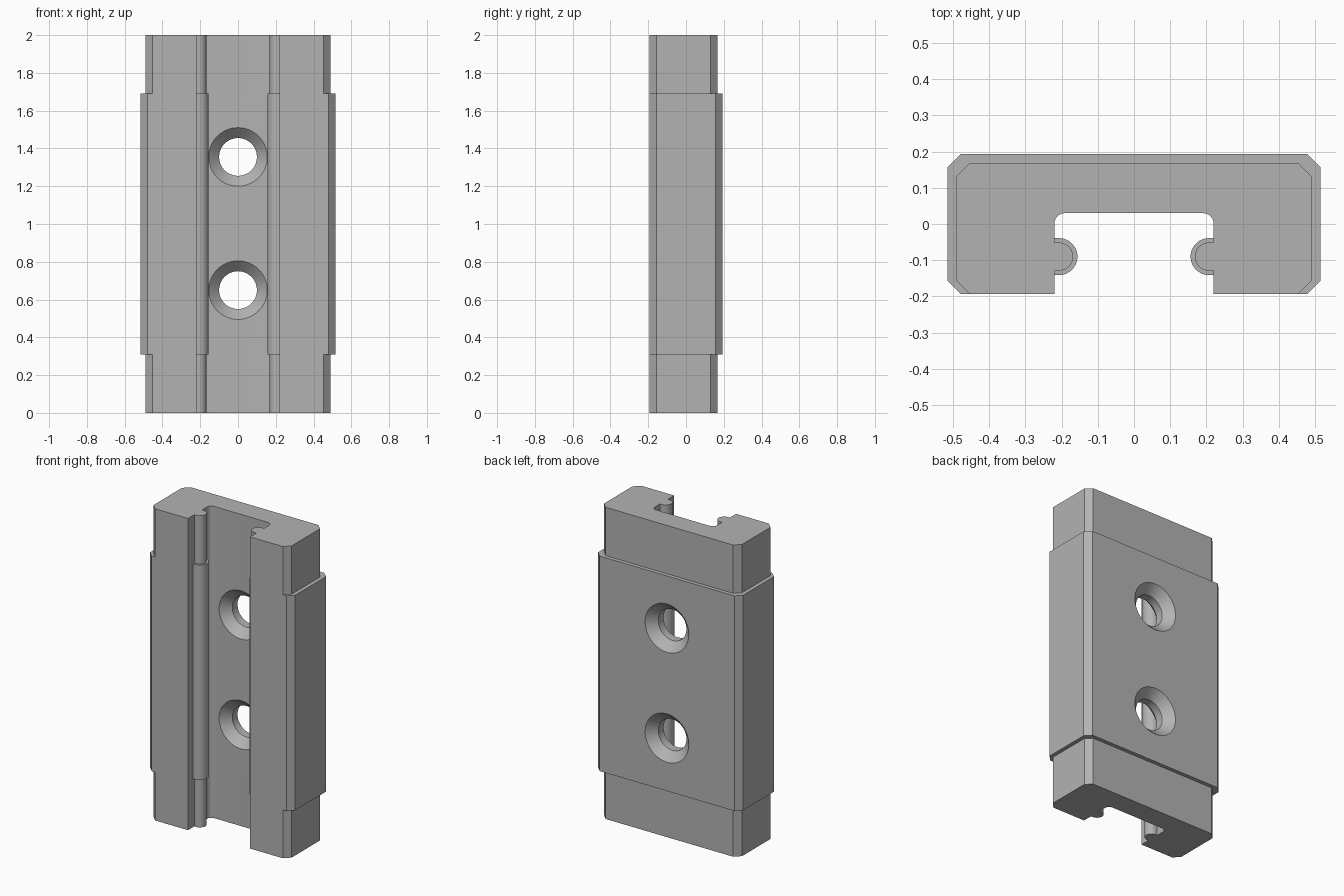
import bpy
import bmesh
from math import pi, sin, cos, radians

if "Cube" in bpy.data.objects:
    bpy.data.objects.remove(bpy.data.objects["Cube"], do_unlink=True)

grey = bpy.data.materials.new("plain grey")
grey.use_nodes = True
COLOUR = (0.45, 0.45, 0.45, 1)
grey.diffuse_color = COLOUR
grey.node_tree.nodes["Principled BSDF"].inputs["Base Color"].default_value = COLOUR

FRONT, FLOOR, BACK = -0.193, 0.03, 0.193
CHAMFER, WALL, FILLET = 0.037, 0.22, 0.03
RIB_X, RIB_Y, RIB_BIG, RIB_SMALL = 0.207, -0.09, 0.051, 0.039


def arc(cx, cy, r, start, end, steps):
    angles = [radians(start + (end - start) * i / steps) for i in range(steps + 1)]
    return [(cx + r * cos(a), cy + r * sin(a)) for a in angles]


def profile(half_width, back, rib):
    """Closed channel section; every section has the same number of points."""
    right = [(half_width - CHAMFER, back), (half_width, back - CHAMFER),
             (half_width, FRONT + CHAMFER), (half_width - CHAMFER, FRONT),
             (WALL, FRONT)]
    # rounded guide rib on the channel wall
    right += [(WALL, RIB_Y - RIB_BIG), (WALL, RIB_Y - rib)]
    right += arc(RIB_X, RIB_Y, rib, 270, 90, 20)
    right += [(WALL, RIB_Y + rib), (WALL, RIB_Y + RIB_BIG)]
    # rounded inner corner
    right += arc(WALL - FILLET, FLOOR - FILLET, FILLET, 0, 90, 8)
    return right + [(-x, y) for x, y in reversed(right)]


def bridge(bm, lower, upper):
    n = len(lower)
    for i in range(n):
        j = (i + 1) % n
        bm.faces.new((lower[i], lower[j], upper[j], upper[i]))


def finish(bm, name):
    bmesh.ops.remove_doubles(bm, verts=bm.verts, dist=1e-5)
    bmesh.ops.recalc_face_normals(bm, faces=bm.faces)
    mesh = bpy.data.meshes.new(name)
    bm.to_mesh(mesh)
    bm.free()
    mesh.materials.append(grey)
    obj = bpy.data.objects.new(name, mesh)
    bpy.context.collection.objects.link(obj)
    return obj


def loft(name, rings):
    bm = bmesh.new()
    loops = [[bm.verts.new(p) for p in ring] for ring in rings]
    for a, b in zip(loops, loops[1:]):
        bridge(bm, a, b)
    bm.faces.new(loops[0])
    bm.faces.new(loops[-1])
    return finish(bm, name)


# Channel body: slim ends with a thicker middle
slim = profile(0.49, 0.168, RIB_SMALL)
thick = profile(0.515, BACK, RIB_BIG)
levels = [(0, slim), (0.31, slim), (0.31, thick),
          (1.69, thick), (1.69, slim), (2, slim)]
body = loft("channel_body", [[(x, y, z) for x, y in sec] for z, sec in levels])

# Screw holes, countersunk on both faces
SINK, OUTER, BORE, OVER = 0.055, 0.155, 0.1, 0.02
stations = [(FLOOR - OVER, OUTER + OVER), (FLOOR + SINK, BORE),
            (BACK - SINK, BORE), (BACK + OVER, OUTER + OVER)]
SIDES = 64
for height in (0.65, 1.355):
    rings = [[(r * cos(2 * pi * i / SIDES), y, height + r * sin(2 * pi * i / SIDES))
              for i in range(SIDES)] for y, r in stations]
    cutter = loft("hole_cutter", rings)
    cutter.hide_render = True
    cut = body.modifiers.new("screw hole", 'BOOLEAN')
    cut.operation = 'DIFFERENCE'
    cut.solver = 'EXACT'
    cut.object = cutter
    bpy.context.view_layer.objects.active = body
    with bpy.context.temp_override(object=body, active_object=body):
        bpy.ops.object.modifier_apply(modifier=cut.name)
    bpy.data.objects.remove(cutter, do_unlink=True)

# Smooth the ribs, fillets and bores, keep the edges sharp
for obj in bpy.context.selected_objects:
    obj.select_set(False)
body.select_set(True)
bpy.context.view_layer.objects.active = body
bpy.ops.object.shade_smooth_by_angle(angle=radians(30))
